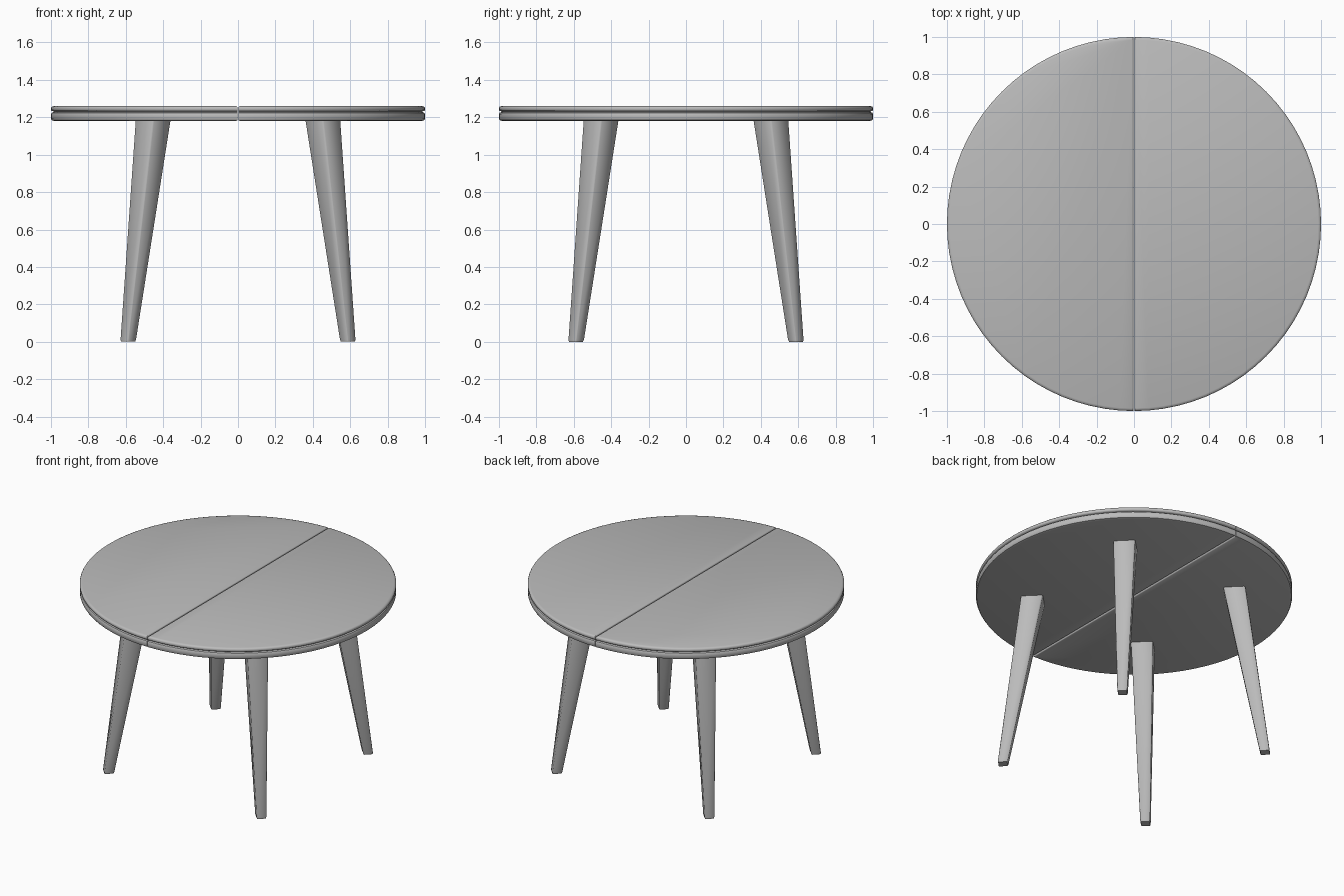
import bpy, bmesh, math

if "Cube" in bpy.data.objects:
    bpy.data.objects.remove(bpy.data.objects["Cube"])

# One flat colour for everything
grey = bpy.data.materials.new("plain grey")
grey.diffuse_color = (0.5, 0.5, 0.5, 1)
grey.use_nodes = True
grey.node_tree.nodes["Principled BSDF"].inputs["Base Color"].default_value = grey.diffuse_color


def loft(name, rings, angle):
    """Skin a stack of closed rings and cap both ends."""
    bm = bmesh.new()
    vs = [[bm.verts.new(p) for p in r] for r in rings]
    n = len(vs[0])
    for a, b in zip(vs, vs[1:]):
        for i in range(n):
            j = (i + 1) % n
            bm.faces.new((a[i], a[j], b[j], b[i]))
    bm.faces.new(vs[0][::-1])
    bm.faces.new(vs[-1])
    bmesh.ops.recalc_face_normals(bm, faces=bm.faces[:])
    me = bpy.data.meshes.new(name)
    bm.to_mesh(me)
    bm.free()
    me.materials.append(grey)
    ob = bpy.data.objects.new(name, me)
    bpy.context.collection.objects.link(ob)
    bpy.ops.object.select_all(action='DESELECT')
    ob.select_set(True)
    bpy.context.view_layer.objects.active = ob
    bpy.ops.object.shade_smooth_by_angle(angle=math.radians(angle))
    return ob


# Tabletop halves: (radius, height, half gap at the centre seam)
profile = [(0.982, 1.18, 0.009), (0.995, 1.184, 0.004), (1.0, 1.192, 0.002),
           (1.0, 1.216, 0.002), (0.996, 1.224, 0.002), (0.985, 1.228, 0.002),
           (0.985, 1.231, 0.002), (0.996, 1.234, 0.002), (1.0, 1.239, 0.002),
           (1.0, 1.25, 0.002), (0.996, 1.256, 0.004), (0.985, 1.26, 0.009)]
STEPS = 40
for side, label in ((1, "right"), (-1, "left")):
    rings = []
    for r, z, gap in profile:
        ring = []
        for k in range(STEPS + 1):
            a = math.pi * (k / STEPS - 0.5)
            ring.append((side * max(gap, r * math.cos(a)), r * math.sin(a), z))
        # keep the chord straight at the seam
        rings.append(ring)
    loft(f"tabletop_{label}_half", rings, 40)


# Legs: tapered square section turned 45 degrees, splayed outwards
def leg_ring(cx, cy, half_diag, z, cut):
    ring = []
    for k in range(4):
        a = k * math.pi / 2
        for s in (-1, 1):            # slightly chamfered corners
            u, v = half_diag * (1 - cut * 0.5), s * half_diag * cut * 0.5
            ring.append((cx + u * math.cos(a) - v * math.sin(a),
                         cy + u * math.sin(a) + v * math.cos(a), z))
    return ring


levels = [(0.588, 0.040, 0.0), (0.5865, 0.044, 0.012), (0.453, 0.099, 1.19)]
for sx, xn in ((1, "right"), (-1, "left")):
    for sy, yn in ((1, "back"), (-1, "front")):
        loft(f"{yn}_{xn}_leg",
             [leg_ring(sx * c, sy * c, h, z, 0.12) for c, h, z in levels], 50)
